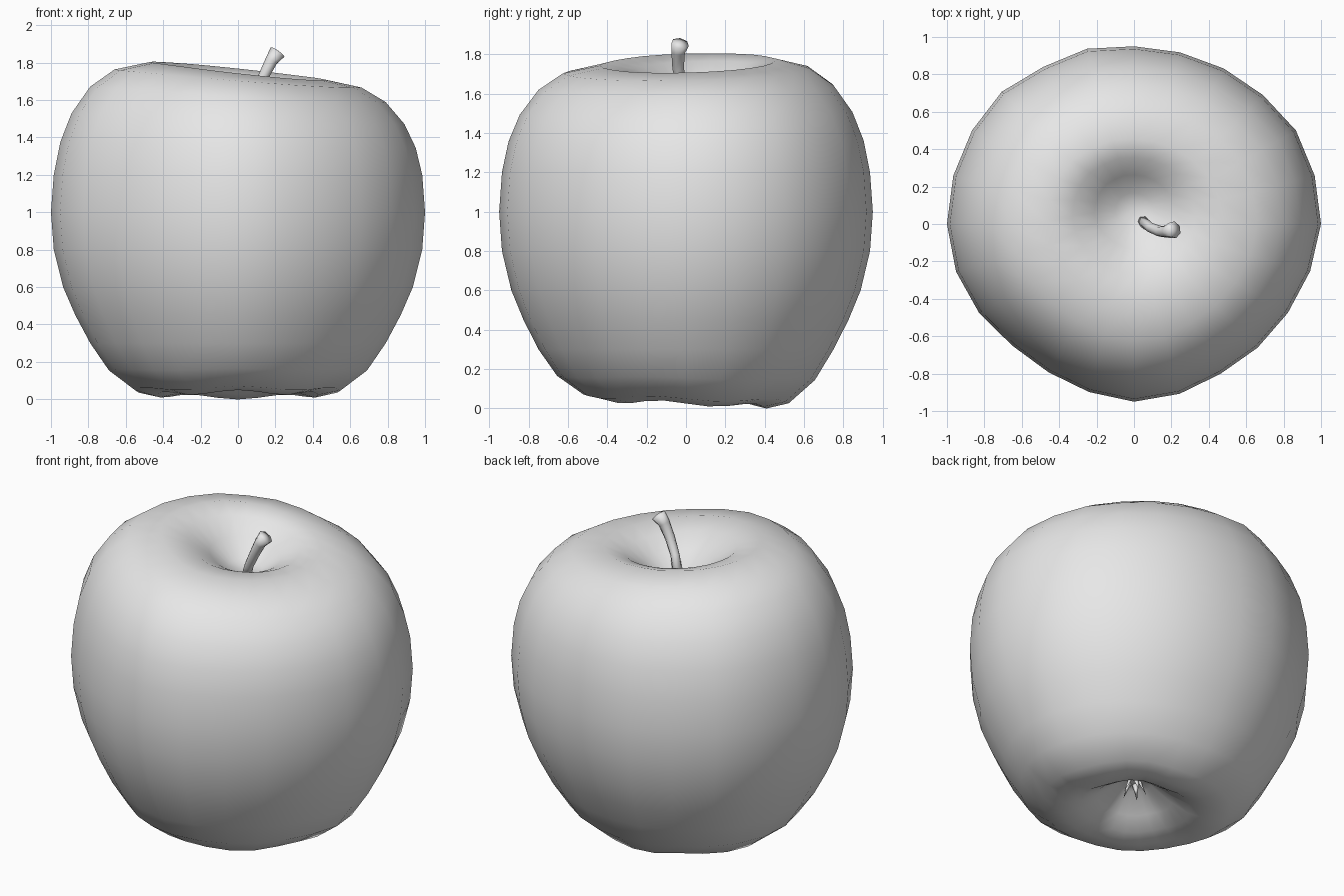
import bpy, bmesh, math
from mathutils import Vector

cube = bpy.data.objects.get("Cube")
if cube:
    bpy.data.objects.remove(cube, do_unlink=True)

# Single plain grey
grey = bpy.data.materials.new("plain_grey")
grey.use_nodes = True
grey.diffuse_color = (0.8, 0.8, 0.8, 1)
grey.node_tree.nodes["Principled BSDF"].inputs["Base Color"].default_value = grey.diffuse_color


def loft(name, rings, start, end):
    """Skin closed rings of points and close both ends with a fan to a tip."""
    bm = bmesh.new()
    loops = [[bm.verts.new(p) for p in ring] for ring in rings]
    n = len(loops[0])
    for low, high in zip(loops, loops[1:]):
        for i in range(n):
            j = (i + 1) % n
            bm.faces.new((low[i], low[j], high[j], high[i]))
    first, last = bm.verts.new(start), bm.verts.new(end)
    for i in range(n):
        j = (i + 1) % n
        bm.faces.new((first, loops[0][j], loops[0][i]))
        bm.faces.new((last, loops[-1][i], loops[-1][j]))
    bmesh.ops.recalc_face_normals(bm, faces=bm.faces)
    mesh = bpy.data.meshes.new(name)
    bm.to_mesh(mesh)
    bm.free()
    mesh.materials.append(grey)
    for face in mesh.polygons:
        face.use_smooth = True
    obj = bpy.data.objects.new(name, mesh)
    bpy.context.collection.objects.link(obj)
    return obj


# Body: uneven round outline swept through a side profile
outline = [1, 1, 1, .975, .96, .95, .95, .97, .97, 1, 1, 1,
           1, .985, .955, .92, .915, .93, .95, .94, .925, .935, .95, .975]
profile = [(.1, .2), (.22, .1), (.32, .04), (.43, .015), (.55, .04), (.69, .15),
           (.79, .3), (.87, .45), (.935, .6), (.985, .8), (1, 1), (.985, 1.2),
           (.95, 1.36), (.89, 1.5), (.79, 1.63), (.66, 1.715), (.47, 1.755),
           (.33, 1.725), (.21, 1.65), (.1, 1.57)]


def body_ring(radius, z):
    points = []
    top = min(max((z - 1.2) / .5, 0), 1)
    bottom = max(1 - z / .25, 0)
    # the upper hollow sits slightly towards the back and flattens inward
    shift = .06 * max(1 - radius / .5, 0) * 2 * top
    tilt = .05 * top * min(radius / .4, 1)
    for i, scale in enumerate(outline):
        a = math.tau * i / len(outline)
        lean = tilt * math.cos(a - math.radians(165))
        lobes = bottom * (.012 * math.cos(5 * a + math.pi / 2) - .015 * math.sin(a) + .01)
        r = radius * scale
        points.append((r * math.cos(a), r * math.sin(a) + shift, z + lean + lobes))
    return points


loft("apple_body", [body_ring(r, z) for r, z in profile], (0, 0, .22), (0, .08, 1.55))

# Stem: bent, widening towards a slanted tip
path = [Vector(p) for p in ((.04, .02, 1.53), (.09, -.02, 1.64), (.14, -.04, 1.73),
                            (.18, -.04, 1.81), (.213, -.03, 1.855))]
radii = [.03, .027, .03, .035, .046]
stem_rings = []
for k, (p, r) in enumerate(zip(path, radii)):
    along = (path[min(k + 1, len(path) - 1)] - path[max(k - 1, 0)]).normalized()
    side = along.cross(Vector((0, 1, 0))).normalized()
    up = along.cross(side)
    stem_rings.append([p + r * (side * math.cos(math.tau * i / 7) + up * math.sin(math.tau * i / 7))
                       for i in range(7)])
loft("stem", stem_rings, path[0], path[-1] + Vector((.004, 0, .008)))

# Dried blossom leaves inside the lower hollow
for i in range(5):
    a = math.tau * i / 5
    out = Vector((math.cos(a), math.sin(a), 0))
    side = Vector((-out.y, out.x, 0))
    base = out * .03 + Vector((0, 0, .215))
    ring = [base + side * .02, base + out * .012, base - side * .02, base - out * .008]
    loft(f"blossom_leaf_{i + 1}", [ring], base, out * .07 + Vector((0, 0, .13)))
